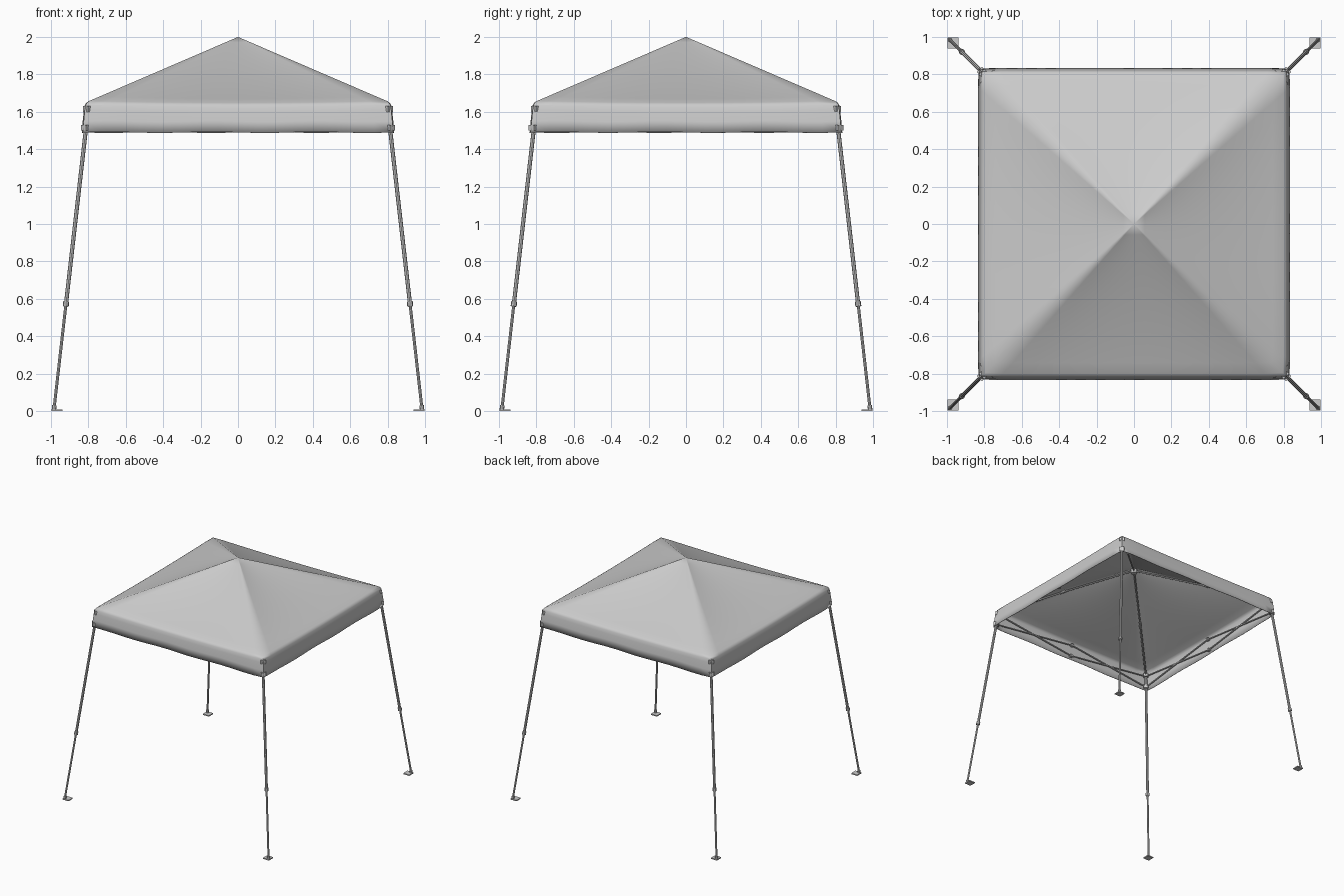
import bpy, bmesh, math
from mathutils import Vector

if "Cube" in bpy.data.objects:
    bpy.data.objects.remove(bpy.data.objects["Cube"], do_unlink=True)

GREY = (0.6, 0.6, 0.6, 1)
grey = bpy.data.materials.new("light_grey")
grey.use_nodes = True
grey.diffuse_color = GREY
grey.node_tree.nodes["Principled BSDF"].inputs["Base Color"].default_value = GREY

CORNERS = [("front_right", -1, -1), ("front_left", 1, -1),
           ("back_left", 1, 1), ("back_right", -1, 1)]


def finish(ob, angle=40):
    ob.data.materials.append(grey)
    bpy.ops.object.select_all(action='DESELECT')
    ob.select_set(True)
    bpy.context.view_layer.objects.active = ob
    bpy.ops.object.shade_smooth_by_angle(angle=math.radians(angle))
    return ob


def bar(name, a, b, radius, sides=8):
    a, b = Vector(a), Vector(b)
    bpy.ops.mesh.primitive_cylinder_add(vertices=sides, radius=radius,
                                        depth=(b - a).length, location=(a + b) / 2)
    ob = bpy.context.object
    ob.name = name
    ob.rotation_euler = (b - a).to_track_quat('Z', 'Y').to_euler()
    return finish(ob)


def box(name, loc, size, turn=0):
    bpy.ops.mesh.primitive_cube_add(size=1, location=loc, rotation=(0, 0, turn))
    ob = bpy.context.object
    ob.name = name
    ob.scale = size
    return finish(ob)


def leg_point(sx, sy, z):
    d = 0.985 - 0.114 * z
    return Vector((sx * d, sy * d, z))


# Canopy: square rings from the peak out over the eave and down the valance
def build_canopy():
    bm = bmesh.new()
    n = 16
    profile = [(0.8 * k / 14, 2 - 0.342 * k / 14) for k in range(1, 15)]
    profile += [(0.812, 1.65), (0.819, 1.637), (0.824, 1.61), (0.83, 1.55), (0.835, 1.49)]
    rings = []
    for half, z in profile:
        ring = []
        for side in range(4):
            ang = side * math.pi / 2
            c, s = math.cos(ang), math.sin(ang)
            for k in range(n):
                u = 2 * k / n - 1
                x, y = u * half, -half
                r = min(half / 0.8, 1)
                sag = (1 - u * u) * (0.06 * r * (1 - r) + 0.01 * r)
                if z < 1.6:      # lower hem hangs nearly level
                    sag = 0.003 * math.sin(3 * math.pi * u)
                if k == 0:       # soften the corner
                    x, y = x * 0.994, y * 0.994
                ring.append(bm.verts.new((c * x - s * y, s * x + c * y, z - sag)))
        rings.append(ring)
    peak = bm.verts.new((0, 0, 2))
    count = 4 * n
    for k in range(count):
        j = (k + 1) % count
        bm.faces.new((peak, rings[0][k], rings[0][j]))
        for upper, lower in zip(rings, rings[1:]):
            bm.faces.new((upper[k], lower[k], lower[j], upper[j]))
    bm.normal_update()
    mesh = bpy.data.meshes.new("canopy")
    bm.to_mesh(mesh)
    bm.free()
    ob = bpy.data.objects.new("canopy", mesh)
    bpy.context.collection.objects.link(ob)
    finish(ob, 70)
    cloth = ob.modifiers.new("cloth_thickness", 'SOLIDIFY')
    cloth.thickness = 0.004
    cloth.offset = -1


build_canopy()

# Legs with collars, feet, brackets and roof poles
for name, sx, sy in CORNERS:
    def at(z):
        return leg_point(sx, sy, z)
    turn = math.pi / 4
    bar(name + "_lower_leg", at(0.005), at(0.6), 0.008)
    bar(name + "_upper_leg", at(0.57), at(1.63), 0.011)
    bar(name + "_leg_collar", at(0.56), at(0.585), 0.016)
    box(name + "_foot_plate", (sx * 0.968, sy * 0.968, 0.005), (0.058, 0.058, 0.009))
    bar(name + "_foot_socket", at(0.005), at(0.03), 0.012)
    box(name + "_top_bracket", at(1.615), (0.04, 0.04, 0.03), turn)
    box(name + "_slider", at(1.515), (0.04, 0.04, 0.03), turn)
    # Roof pole follows the ridge just under the cloth
    knee = Vector((sx * 0.42, sy * 0.42, 1.797))
    bar(name + "_outer_roof_pole", at(1.62), knee, 0.008)
    bar(name + "_inner_roof_pole", knee, (0, 0, 1.972), 0.007)
    bar(name + "_pole_joint", knee + Vector((sx, sy, -0.6)) * 0.015,
        knee - Vector((sx, sy, -0.6)) * 0.015, 0.011)

bar("peak_hub", (0, 0, 1.945), (0, 0, 1.982), 0.025, 12)

# Two scissor trusses along every side
HIGH, LOW = 1.61, 1.515
for i, (name, sx, sy) in enumerate(CORNERS):
    _, tx, ty = CORNERS[(i + 1) % 4]
    for start, end in (((sx, sy), (tx, ty)), ((tx, ty), (sx, sy))):
        for z0, z1 in ((HIGH, LOW), (LOW, HIGH)):
            a = leg_point(*start, z0)
            b = (leg_point(*start, z1) + leg_point(*end, z1)) / 2
            bar(name + "_side_truss_bar", a, b, 0.007, 6)
    for z in (HIGH, LOW):
        mid = (leg_point(sx, sy, z) + leg_point(tx, ty, z)) / 2
        box(name + "_side_truss_joint", mid, (0.024, 0.024, 0.022))
